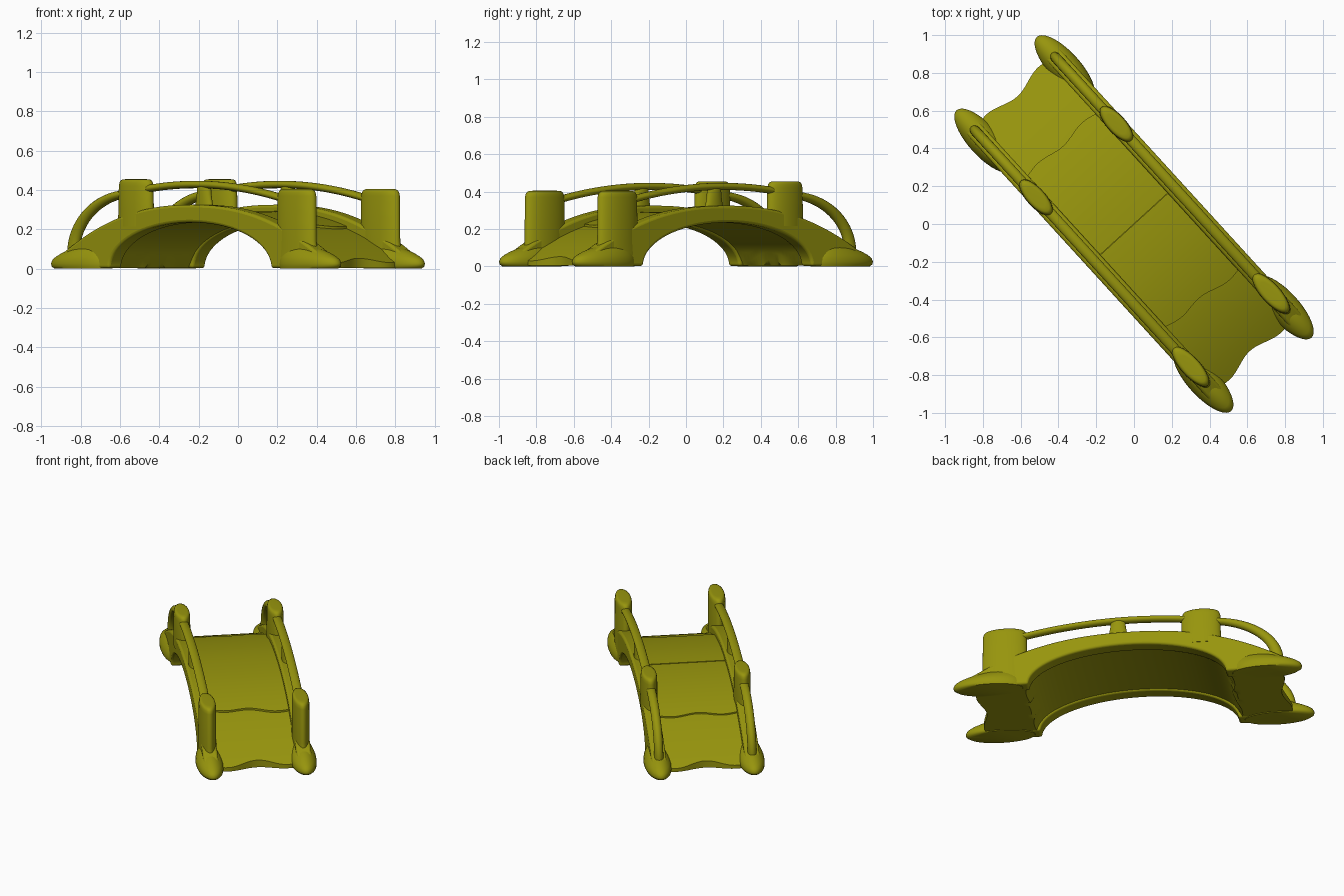
import bpy, bmesh, math
from mathutils import Matrix

if "Cube" in bpy.data.objects:
    bpy.data.objects.remove(bpy.data.objects["Cube"])

ROT = Matrix.Rotation(math.radians(-47.6), 4, 'Z')   # the bridge lies diagonally
SIDE = 0.288                                          # distance of the side walls from the axis

mat = bpy.data.materials.new("olive")
mat.diffuse_color = (0.31, 0.30, 0.004, 1)
mat.use_nodes = True
mat.node_tree.nodes["Principled BSDF"].inputs["Base Color"].default_value = mat.diffuse_color


def finish(bm, name, bevel=0.0, angle=40):
    bmesh.ops.recalc_face_normals(bm, faces=bm.faces)
    bm.transform(ROT)
    me = bpy.data.meshes.new(name)
    bm.to_mesh(me)
    bm.free()
    me.materials.append(mat)
    ob = bpy.data.objects.new(name, me)
    bpy.context.collection.objects.link(ob)
    if bevel:
        m = ob.modifiers.new("soft_edges", 'BEVEL')
        m.width, m.segments = bevel, 3
        m.limit_method = 'ANGLE'
        m.angle_limit = math.radians(40)
    bpy.ops.object.select_all(action='DESELECT')
    ob.select_set(True)
    bpy.context.view_layer.objects.active = ob
    bpy.ops.object.shade_smooth_by_angle(angle=math.radians(angle))
    return ob


def loft(name, rings):
    """Skin a list of equally long closed point rings and cap both ends."""
    bm = bmesh.new()
    vs = [[bm.verts.new(p) for p in r] for r in rings]
    n = len(vs[0])
    for a, b in zip(vs, vs[1:]):
        for i in range(n):
            bm.faces.new((a[i], a[(i + 1) % n], b[(i + 1) % n], b[i]))
    bm.faces.new(vs[0])
    bm.faces.new(vs[-1])
    return finish(bm, name, angle=60)


def ellipse(u, v, z, a, b, n=40):
    return [(u + a * math.cos(2 * math.pi * i / n), v + b * math.sin(2 * math.pi * i / n), z)
            for i in range(n)]


def sweep(name, path, v, n=16):
    """Oval tube along (u, z, radius) points in the plane of one side."""
    rings = []
    for i, (u, z, r) in enumerate(path):
        p, q = path[max(i - 1, 0)], path[min(i + 1, len(path) - 1)]
        t = math.atan2(q[1] - p[1], q[0] - p[0])
        ring = []
        for k in range(n):
            a = 2 * math.pi * k / n
            d = r * math.sin(a)
            ring.append((u - d * math.sin(t), v + 0.028 * math.cos(a), z + d * math.cos(t)))
        rings.append(ring)
    return loft(name, rings)


def arch(u, a, h):
    return h * math.sqrt(max(0, 1 - (u / a) ** 2))


def wall_top(u):
    return 0.325 - 0.268 * abs(u) ** 2.3


# Side walls: arched profile extruded across its thickness
def side_wall(name, v):
    N = 40
    prof = [(-1.0 + 2.0 * i / N, wall_top(-1.0 + 2.0 * i / N)) for i in range(N + 1)]
    prof += [(1.0, 0.002)]
    prof += [(0.61 * math.cos(math.pi * i / N), 0.002 + 0.233 * math.sin(math.pi * i / N))
             for i in range(N + 1)]
    prof += [(-1.0, 0.002)]
    bm = bmesh.new()
    f = bm.faces.new([bm.verts.new((u, v - 0.046, z)) for u, z in prof])
    ext = bmesh.ops.extrude_face_region(bm, geom=[f])
    bmesh.ops.translate(bm, vec=(0, 0.092, 0),
                        verts=[g for g in ext['geom'] if isinstance(g, bmesh.types.BMVert)])
    finish(bm, name, bevel=0.014)


# Deck plates: arched slabs with wavy ends
def plate(name, start, end, lift, nu=40, nv=24):
    bm = bmesh.new()
    top, bot = [], []
    for j in range(nv + 1):
        v = -0.27 + 0.54 * j / nv
        u0, u1 = start(v), end(v)
        rt, rb = [], []
        for i in range(nu + 1):
            u = u0 + (u1 - u0) * i / nu
            z = 0.28 + lift - 0.25 * abs(u / 0.95) ** 2.2
            rt.append(bm.verts.new((u, v, z)))
            rb.append(bm.verts.new((u, v, 0.004 + arch(u, 0.625, 0.24)
                                    if lift == 0 else z - 0.02)))
        top.append(rt)
        bot.append(rb)
    for g in (top, bot):
        for j in range(nv):
            for i in range(nu):
                bm.faces.new((g[j][i], g[j][i + 1], g[j + 1][i + 1], g[j + 1][i]))
    for i in range(nu):
        for j in (0, nv):
            bm.faces.new((top[j][i], top[j][i + 1], bot[j][i + 1], bot[j][i]))
    for j in range(nv):
        for i in (0, nu):
            bm.faces.new((top[j][i], top[j + 1][i], bot[j + 1][i], bot[j][i]))
    finish(bm, name)


def wave(base, amp, freq, slope=0.0):
    return lambda v: base + amp * math.cos(freq * v) + slope * v


plate("deck_base", wave(-0.935, 0.02, 17), wave(0.93, -0.02, 17), 0, nu=80)
plate("deck_upper_plate_a", wave(-0.57, 0.012, 20), lambda v: -0.001, 0.009)
plate("deck_upper_plate_b", lambda v: 0.001, wave(0.535, -0.012, 20, 0.08), 0.012)


# Posts: upright oval columns with rounded tops
def post(name, u, v, z0, z1, a, b, flare=0.0):
    prof = [(z0, 1 + flare), (z0 + 0.04, 1 + flare * 0.4), (z0 + 0.08, 1.0), (z1 - 0.035, 0.98),
            (z1 - 0.018, 0.94), (z1 - 0.007, 0.88), (z1 - 0.001, 0.76), (z1, 0.55)]
    loft(name, [ellipse(u, v, z, a * s, b * min(s, 1)) for z, s in prof])


# Feet: long flat oval domes leaning toward the span
def foot(name, end, sv):
    prof = [(0, 0.93), (0.012, 0.99), (0.026, 1), (0.045, 0.97), (0.06, 0.90),
            (0.078, 0.78), (0.096, 0.62), (0.11, 0.42), (0.118, 0.15)]
    loft(name, [ellipse(end * (0.86 - 0.12 * (1 - s)), sv * 0.288, z, 0.218 * s, 0.082 * s)
                for z, s in prof])


for label, s in (("right", 1), ("left", -1)):
    v = s * SIDE
    side_wall(label + "_side_wall", v)
    foot(label + "_front_foot", 1, s)
    foot(label + "_back_foot", -1, s)
    post(label + "_tall_post", 0.76, v, 0.06, 0.405, 0.138, 0.052, 0.12)
    post(label + "_upper_post", -0.453, v, 0.215, 0.455, 0.122, 0.05, 0.06)
    post(label + "_small_post", 0.06, v, 0.30, 0.43, 0.048, 0.026, 0.4)
    # Handrails: a long shallow arc and a short drop down to the back foot
    sweep(label + "_top_rail",
          [(-0.45 + 1.2 * i / 30, 0.428 - 0.165 * (-0.45 + 1.2 * i / 30) ** 2, 0.019)
           for i in range(31)], v)
    sweep(label + "_end_rail",
          [(-0.48 - 0.445 * math.sin(t), 0.08 + 0.302 * math.cos(t), 0.019 + 0.012 * t)
           for t in (math.pi / 2 * i / 24 for i in range(25))], v)
